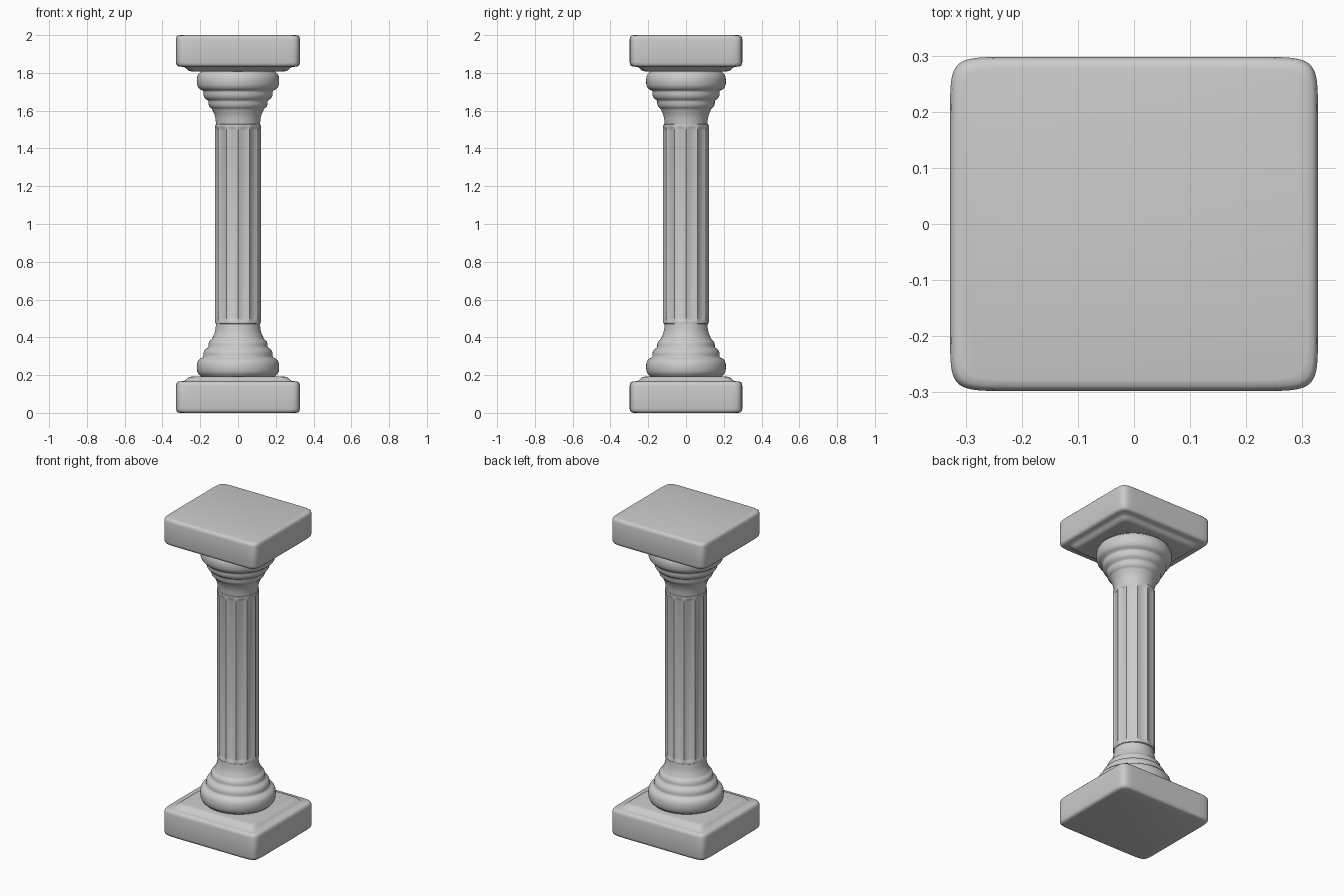
import bpy, bmesh, math

if "Cube" in bpy.data.objects:
    bpy.data.objects.remove(bpy.data.objects["Cube"])

stone = bpy.data.materials.new("grey stone")
stone.diffuse_color = (0.6, 0.6, 0.6, 1)
stone.use_nodes = True
stone.node_tree.nodes["Principled BSDF"].inputs["Base Color"].default_value = stone.diffuse_color


def loft(name, rings, angle):
    """Join rings of (x, y, z) points into one closed, smooth solid."""
    bm = bmesh.new()
    loops = [[bm.verts.new(p) for p in ring] for ring in rings]
    n = len(loops[0])
    for a, b in zip(loops, loops[1:]):
        for i in range(n):
            j = (i + 1) % n
            bm.faces.new((a[i], a[j], b[j], b[i]))
    bm.faces.new(loops[0])
    bm.faces.new(loops[-1])
    bmesh.ops.recalc_face_normals(bm, faces=bm.faces)
    mesh = bpy.data.meshes.new(name)
    bm.to_mesh(mesh)
    bm.free()
    mesh.materials.append(stone)
    obj = bpy.data.objects.new(name, mesh)
    bpy.context.collection.objects.link(obj)
    bpy.ops.object.select_all(action='DESELECT')
    obj.select_set(True)
    bpy.context.view_layer.objects.active = obj
    bpy.ops.object.shade_smooth_by_angle(angle=math.radians(angle))
    return obj


def outline(rx, ry, z, power=2, seg=96):
    """Superellipse: power 2 is an ellipse, a high power a soft rectangle."""
    pts = []
    for i in range(seg):
        t = 2 * math.pi * (i + 0.5) / seg
        c, s = math.cos(t), math.sin(t)
        pts.append((rx * math.copysign(abs(c) ** (2 / power), c),
                    ry * math.copysign(abs(s) ** (2 / power), s), z))
    return pts


# Slab profile (inset from the outer size, height) with rounded edges and a raised panel
SLAB = [(0.020, 0.0), (0.009, 0.003), (0.003, 0.009), (0.0, 0.022),
        (0.0, 0.145), (0.003, 0.157), (0.009, 0.164), (0.018, 0.167),
        (0.042, 0.168), (0.050, 0.174), (0.060, 0.184), (0.070, 0.190), (0.082, 0.192)]

# Stacked round mouldings (radius, height), from the slab to the shaft
MOULDING = [(0.190, 0.185), (0.198, 0.197), (0.209, 0.205), (0.216, 0.220),
            (0.218, 0.240), (0.217, 0.260), (0.211, 0.277), (0.200, 0.288),
            (0.186, 0.294), (0.183, 0.299), (0.184, 0.310), (0.181, 0.325),
            (0.172, 0.338), (0.160, 0.345), (0.157, 0.350), (0.157, 0.362),
            (0.153, 0.376), (0.145, 0.385), (0.138, 0.390), (0.135, 0.398),
            (0.129, 0.410), (0.123, 0.425), (0.119, 0.445), (0.116, 0.475), (0.114, 0.500)]

# The two ends mirror each other about mid height
for end, flip in (("base", False), ("capital", True)):
    def height(z):
        return 2 - z if flip else z
    loft(end + "_slab", [outline(0.328 - d, 0.298 - d, height(z), 15) for d, z in SLAB], 50)
    loft(end + "_moulding", [outline(r, r * 0.97, height(z)) for r, z in MOULDING], 60)

# Fluted shaft: shallow hollows that fade out at both ends
FLUTES, SEG = 12, 144
shaft = []
for z, radius, fade in ((0.470, 0.112, 0), (0.474, 0.119, 0), (0.482, 0.121, 0.1),
                        (0.492, 0.121, 0.6), (0.505, 0.121, 1),
                        (1.495, 0.121, 1), (1.508, 0.121, 0.6), (1.518, 0.121, 0.1),
                        (1.526, 0.119, 0), (1.530, 0.112, 0)):
    ring = []
    for i in range(SEG):
        t = 2 * math.pi * i / SEG
        hollow = abs(math.sin(FLUTES * t / 2)) ** 0.8
        r = radius - 0.010 * fade * hollow
        ring.append((r * math.cos(t), r * math.sin(t), z))
    shaft.append(ring)
loft("fluted_shaft", shaft, 40)
